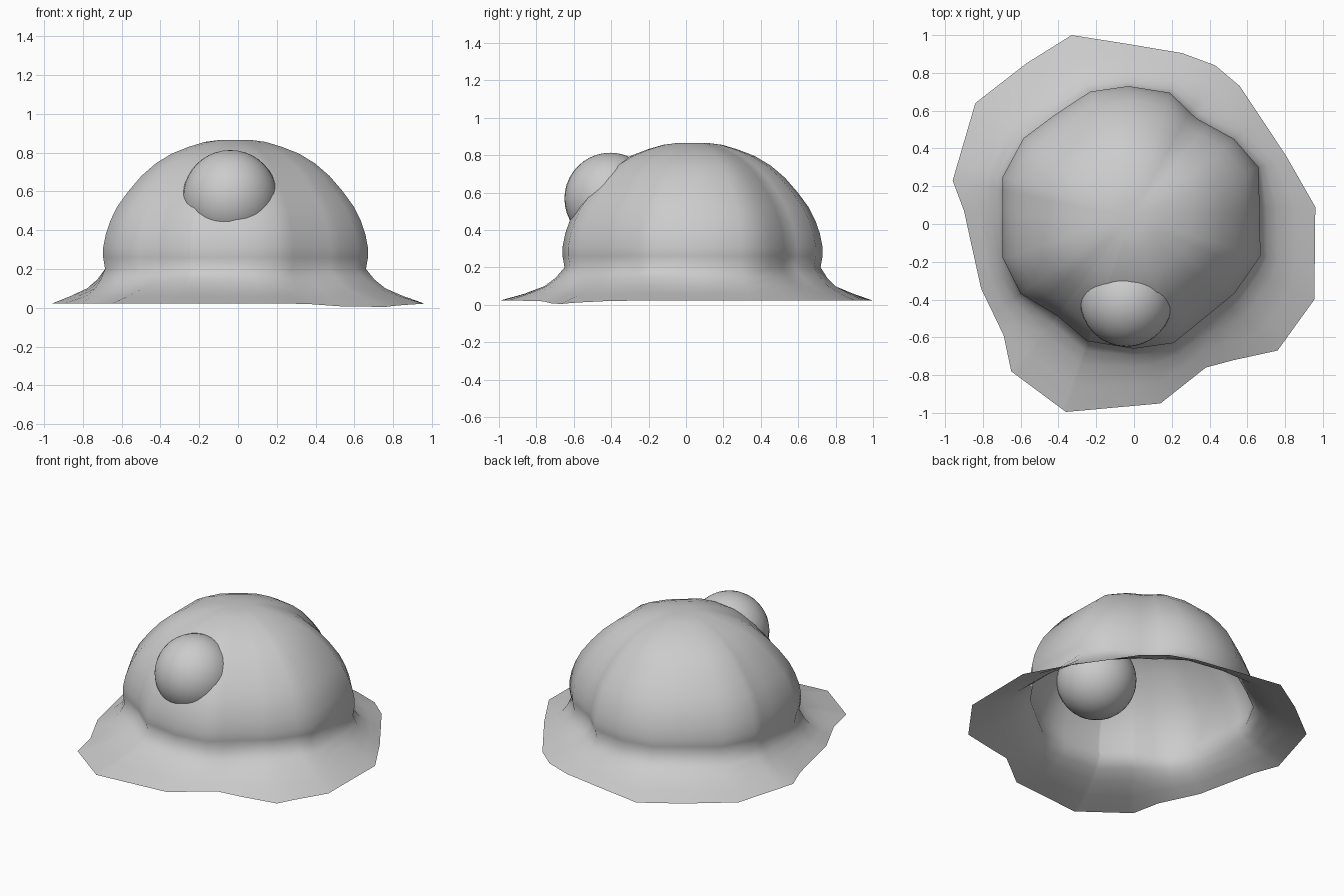
import bpy, bmesh, math
from mathutils import Vector
from mathutils.geometry import intersect_line_line_2d

if "Cube" in bpy.data.objects:
    bpy.data.objects.remove(bpy.data.objects["Cube"])

CX, CY = -0.015, 0.035
# Outlines seen from above: dome base and floppy brim edge
DOME = [(-.03, .73), (.19, .695), (.33, .56), (.53, .45), (.66, .30), (.67, -.17),
        (.53, -.37), (.21, -.63), (0, -.66), (-.25, -.62), (-.40, -.49), (-.60, -.37),
        (-.695, -.18), (-.695, .25), (-.59, .45), (-.43, .57), (-.24, .70)]
BRIM = [(-.33, 1.0), (.24, .91), (.43, .84), (.56, .73), (.80, .37), (.96, .09),
        (.955, -.40), (.76, -.67), (.53, -.72), (.38, -.76), (.14, -.95), (-.36, -.995),
        (-.65, -.78), (-.69, -.59), (-.81, -.34), (-.90, .07), (-.96, .23),
        (-.84, .64), (-.57, .85)]
# Crown profile: (fraction of base outline, height)
CROWN = [(.985, .20), (1, .26), (1, .31), (.98, .38), (.945, .45), (.895, .52), (.81, .60),
         (.71, .68), (.60, .745), (.48, .795), (.35, .83), (.23, .855), (.12, .865)]


def angle(p):
    return math.atan2(p[1] - CY, p[0] - CX)


def reach(outline, a):
    """Distance from the centre to the outline in direction a."""
    o = Vector((CX, CY))
    a += 1e-6
    far = o + 3 * Vector((math.cos(a), math.sin(a)))
    for i, p in enumerate(outline):
        hit = intersect_line_line_2d(o, far, Vector(outline[i - 1]), Vector(p))
        if hit:
            return (hit - o).length
    return 0.7


angles = []
for a in sorted(angle(p) for p in DOME + BRIM):
    if not angles or a - angles[-1] > 0.02:
        angles.append(a)

# Hat shell: open brim flowing into the crown
bm = bmesh.new()


def ring(func):
    verts = []
    for a in angles:
        r, z = func(a)
        verts.append(bm.verts.new((CX + r * math.cos(a), CY + r * math.sin(a), z)))
    return verts


def brim_point(t, z):
    def f(a):
        inner, outer = reach(DOME, a) * .985, reach(BRIM, a)
        dip = .02 * math.exp(-((a + .82) / .22) ** 2) * t
        return inner + (outer - inner) * t, z - dip
    return f


def crown_point(s, z):
    return lambda a: (reach(DOME, a) * s, z)


rings = [ring(brim_point(t, z)) for t, z in [(1, .022), (.65, .06), (.34, .10), (.15, .145)]]
rings += [ring(crown_point(s, z)) for s, z in CROWN]
n = len(angles)
for lo, hi in zip(rings, rings[1:]):
    for i in range(n):
        j = (i + 1) % n
        bm.faces.new((lo[i], lo[j], hi[j], hi[i]))
tip = bm.verts.new((CX, CY, .866))
for i in range(n):
    bm.faces.new((rings[-1][i], rings[-1][(i + 1) % n], tip))
for f in bm.faces:
    f.smooth = True
mesh = bpy.data.meshes.new("hat_shell")
bm.to_mesh(mesh)
bm.free()
bpy.context.collection.objects.link(bpy.data.objects.new("hat_shell", mesh))

# Round front lamp sunk into the crown
bpy.ops.mesh.primitive_uv_sphere_add(segments=32, ring_count=20, radius=.245,
                                     location=(-.04, -.405, .568))
lamp = bpy.context.object
lamp.name = "front_ball"
bpy.ops.object.shade_smooth()
